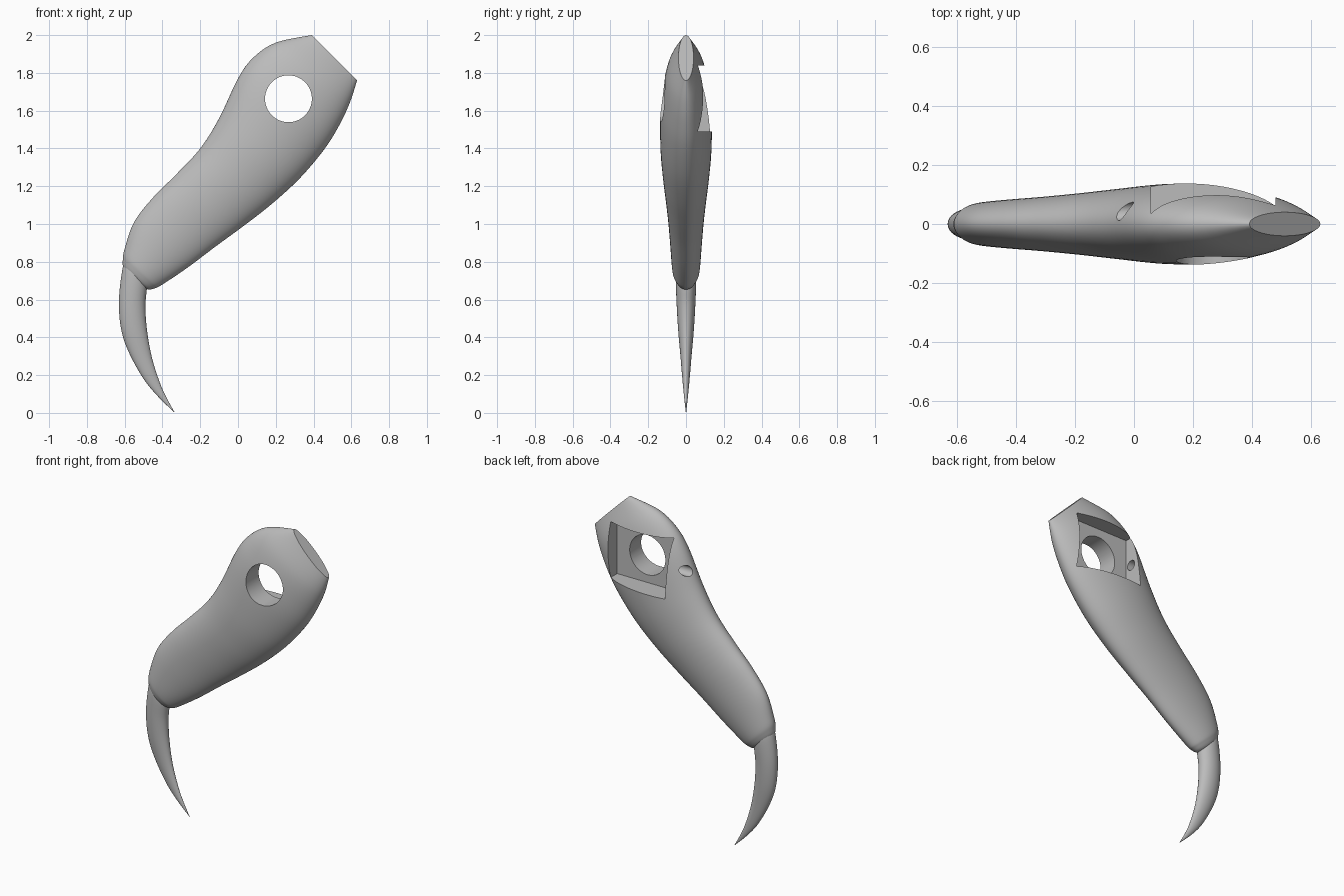
import bpy, bmesh, math
from mathutils import Vector

if "Cube" in bpy.data.objects:
    bpy.data.objects.remove(bpy.data.objects["Cube"])

grey = bpy.data.materials.new("plain_grey")
grey.diffuse_color = (0.5, 0.5, 0.5, 1)
grey.use_nodes = True
grey.node_tree.nodes["Principled BSDF"].inputs["Base Color"].default_value = grey.diffuse_color


def catmull(p0, p1, p2, p3, t):
    return 0.5 * (2 * p1 + (p2 - p0) * t + (2 * p0 - 5 * p1 + 4 * p2 - p3) * t * t
                  + (3 * p1 - p0 - 3 * p2 + p3) * t ** 3)


def loft(name, stations, steps=6, sides=64):
    """Smooth skin of ellipses; station = left x, left z, right x, right z, half thickness."""
    rows = []
    n = len(stations)
    for i in range(n - 1):
        quad = [stations[min(max(j, 0), n - 1)] for j in (i - 1, i, i + 1, i + 2)]
        for s in range(steps):
            rows.append([catmull(*v, s / steps) for v in zip(*quad)])
    rows.append(list(stations[-1]))
    bm = bmesh.new()
    rings = []
    for lx, lz, rx, rz, h in rows:
        c = Vector(((lx + rx) / 2, 0, (lz + rz) / 2))
        half = Vector(((rx - lx) / 2, 0, (rz - lz) / 2))
        rings.append([bm.verts.new(c + half * math.cos(a) + Vector((0, h * math.sin(a), 0)))
                      for a in (2 * math.pi * k / sides for k in range(sides))])
    for a, b in zip(rings, rings[1:]):
        for k in range(sides):
            m = (k + 1) % sides
            bm.faces.new((a[k], a[m], b[m], b[k]))
    bm.faces.new(rings[0])
    bm.faces.new(rings[-1])
    bmesh.ops.recalc_face_normals(bm, faces=bm.faces)
    mesh = bpy.data.meshes.new(name)
    bm.to_mesh(mesh)
    bm.free()
    ob = bpy.data.objects.new(name, mesh)
    bpy.context.collection.objects.link(ob)
    mesh.materials.append(grey)
    return ob


def select(ob):
    bpy.ops.object.select_all(action='DESELECT')
    ob.select_set(True)
    bpy.context.view_layer.objects.active = ob


def cut(target, cutter):
    cutter.data.materials.append(grey)
    mod = target.modifiers.new("cut", 'BOOLEAN')
    mod.operation = 'DIFFERENCE'
    mod.solver = 'EXACT'
    mod.object = cutter
    select(target)
    bpy.ops.object.modifier_apply(modifier=mod.name)
    bpy.data.objects.remove(cutter)


# Swollen body, from the claw joint up to the slanted flat end
body = loft("body", [
    (-0.565, 0.725, -0.525, 0.69, 0.015),
    (-0.605, 0.765, -0.48, 0.655, 0.045),
    (-0.61, 0.81, -0.44, 0.66, 0.064),
    (-0.60, 0.87, -0.40, 0.68, 0.074),
    (-0.55, 1.01, -0.27, 0.767, 0.083),
    (-0.45, 1.14, -0.12, 0.88, 0.093),
    (-0.33, 1.26, 0.03, 0.99, 0.106),
    (-0.20, 1.40, 0.18, 1.107, 0.122),
    (-0.10, 1.56, 0.33, 1.245, 0.135),
    (0.00, 1.77, 0.46, 1.40, 0.136),
    (0.08, 1.88, 0.54, 1.53, 0.122),
    (0.20, 1.96, 0.595, 1.65, 0.095),
    (0.39, 2.00, 0.63, 1.76, 0.04)])

# Curved claw tapering to a point
claw = loft("claw", [
    (-0.59, 0.83, -0.50, 0.75, 0.045),
    (-0.612, 0.76, -0.482, 0.68, 0.054),
    (-0.63, 0.60, -0.49, 0.57, 0.050),
    (-0.62, 0.45, -0.482, 0.44, 0.042),
    (-0.58, 0.325, -0.455, 0.29, 0.030),
    (-0.50, 0.18, -0.41, 0.15, 0.018),
    (-0.42, 0.083, -0.37, 0.065, 0.009),
    (-0.336, 0.002, -0.334, 0.0, 0.001)], sides=40)

# Rectangular pocket in the back
bpy.ops.mesh.primitive_cube_add(size=1, location=(0.268, 0.15, 1.665))
pocket = bpy.context.object
pocket.scale = (0.42, 0.30, 0.35)
cut(body, pocket)

# Large round hole, front to back
bpy.ops.mesh.primitive_cylinder_add(vertices=64, radius=0.124, depth=1,
                                    location=(0.267, 0, 1.663), rotation=(math.pi / 2, 0, 0))
cut(body, bpy.context.object)

# Small side hole leading into the pocket
bpy.ops.mesh.primitive_cylinder_add(vertices=32, radius=0.031, depth=0.4,
                                    location=(-0.06, 0.043, 1.66), rotation=(0, math.pi / 2, 0))
cut(body, bpy.context.object)

for ob in (body, claw):
    select(ob)
    bpy.ops.object.shade_smooth_by_angle(angle=math.radians(32))
